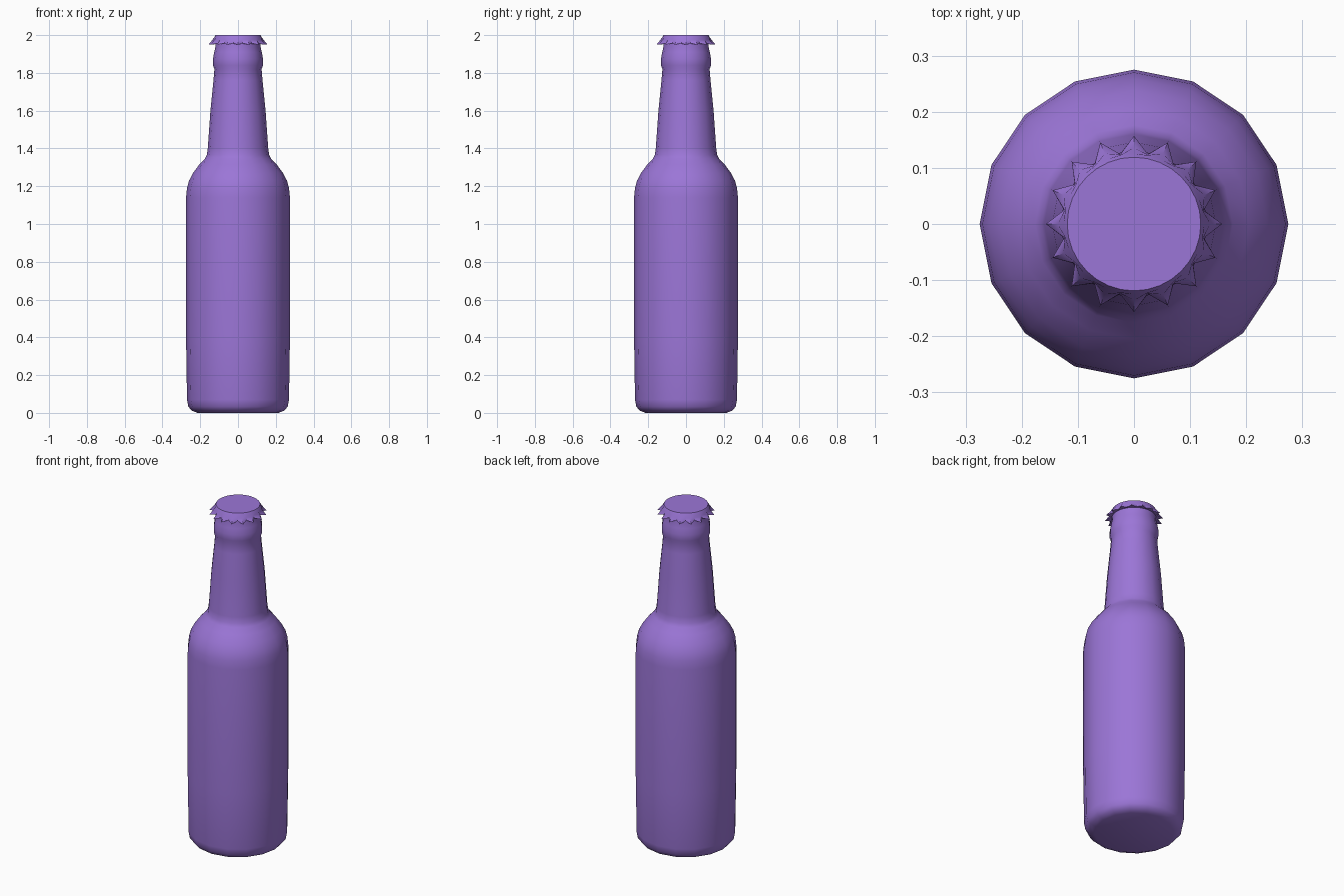
import bpy, bmesh, math

if "Cube" in bpy.data.objects:
    bpy.data.objects.remove(bpy.data.objects["Cube"])

purple = bpy.data.materials.new("purple")
purple.diffuse_color = (0.33, 0.18, 0.68, 1)
purple.use_nodes = True
purple.node_tree.nodes["Principled BSDF"].inputs["Base Color"].default_value = purple.diffuse_color


def loft(name, rings, close_bottom=True, close_top=True, angle=40):
    """Skin a stack of rings, each a list of (x, y, z) points."""
    bm = bmesh.new()
    vs = [[bm.verts.new(p) for p in ring] for ring in rings]
    n = len(vs[0])
    for a, b in zip(vs, vs[1:]):
        for i in range(n):
            j = (i + 1) % n
            bm.faces.new((a[i], a[j], b[j], b[i]))
    if close_bottom:
        bm.faces.new(vs[0][::-1])
    if close_top:
        bm.faces.new(vs[-1])
    bmesh.ops.recalc_face_normals(bm, faces=bm.faces)
    mesh = bpy.data.meshes.new(name)
    bm.to_mesh(mesh)
    bm.free()
    mesh.materials.append(purple)
    ob = bpy.data.objects.new(name, mesh)
    bpy.context.collection.objects.link(ob)
    bpy.ops.object.select_all(action='DESELECT')
    ob.select_set(True)
    bpy.context.view_layer.objects.active = ob
    bpy.ops.object.shade_smooth_by_angle(angle=math.radians(angle))
    return ob


def ring(r, z, n, wave_r=0.0, wave_z=0.0):
    """Circle whose even points are pushed out and odd points pulled in."""
    pts = []
    for i in range(n):
        s = 1 if i % 2 == 0 else -1
        a = 2 * math.pi * i / n
        rr = r + s * wave_r
        pts.append((rr * math.cos(a), rr * math.sin(a), z + s * wave_z))
    return pts


# Bottle: 16-sided lathe from base to lip
profile = [(0.215, 0.0), (0.245, 0.012), (0.263, 0.033), (0.27, 0.07),
           (0.275, 0.4), (0.275, 1.14), (0.27, 1.19), (0.259, 1.23),
           (0.238, 1.27), (0.205, 1.315), (0.176, 1.345), (0.165, 1.365),
           (0.16, 1.40), (0.146, 1.60), (0.13, 1.76), (0.125, 1.82),
           (0.132, 1.84), (0.132, 1.875), (0.126, 1.91), (0.12, 1.935),
           (0.12, 1.98)]
loft("bottle", [ring(r, z, 16) for r, z in profile])

# Crown cap: flat disc with a crimped skirt, returning inward underneath
loft("crown_cap", [
    ring(0.121, 1.955, 32),
    ring(0.142, 1.953, 32, 0.015, -0.004),
    ring(0.131, 1.974, 32, 0.005),
    ring(0.125, 1.989, 32),
    ring(0.119, 2.0, 32),
], close_bottom=False, angle=35)
